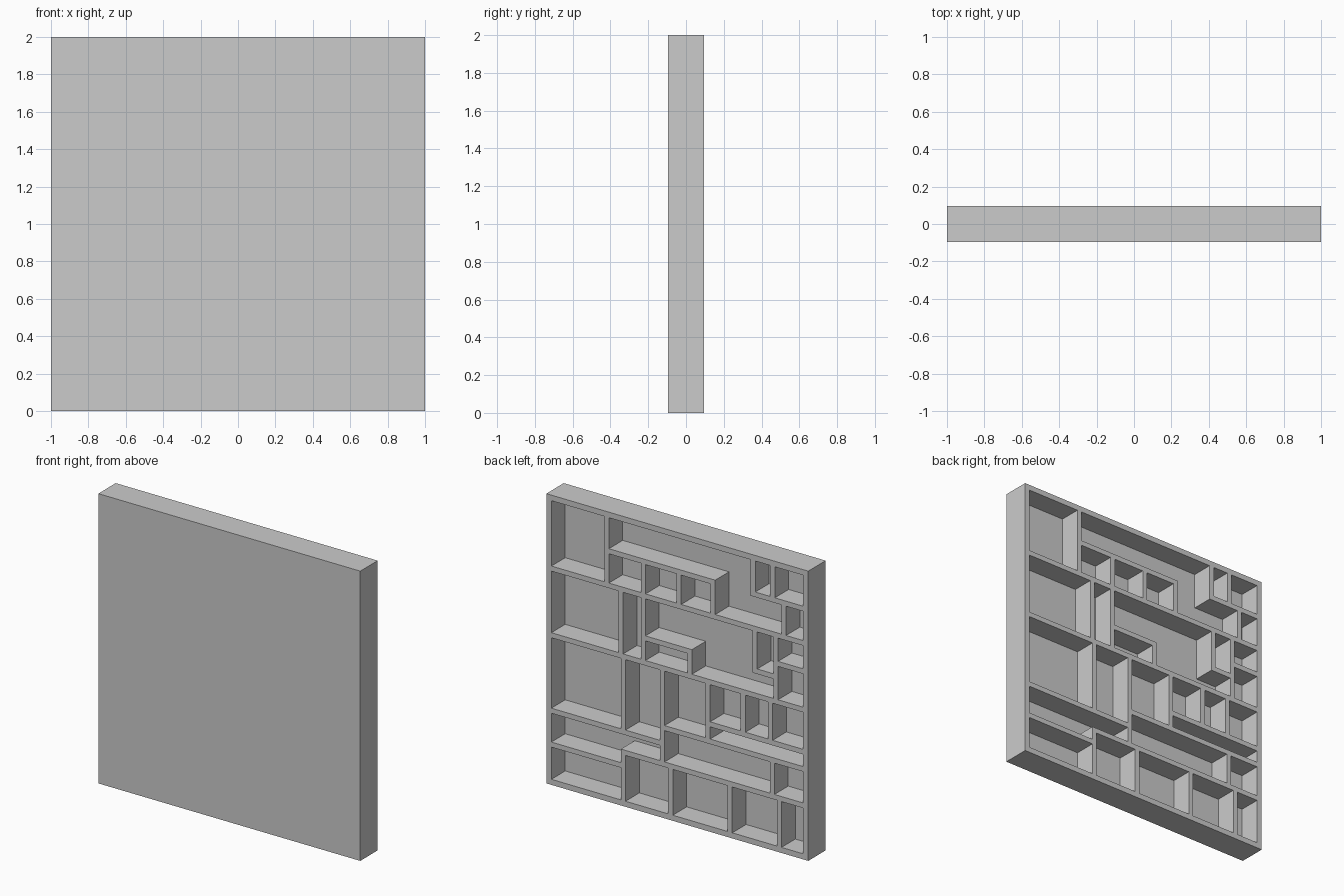
import bpy, bmesh
from mathutils import Vector

if "Cube" in bpy.data.objects:
    bpy.data.objects.remove(bpy.data.objects["Cube"])

HALF_T = 0.095      # half panel thickness
FLOOR_Y = -0.056    # pocket floor
W = 0.0175          # half rib thickness
L, R = 0.021, 1.979 # outer frame centre lines

# Pockets are laid out on rib centre lines: u runs from +x to -x, d from the top down.
outlines = []

def row(top, bottom, splits):
    """Rectangular pockets between successive rib centre lines."""
    for a, b in zip(splits, splits[1:]):
        outlines.append([(a, top), (b, top), (b, bottom), (a, bottom)])

# top band
row(L, 0.507, [L, 0.46])
row(0.27, 0.507, [0.46, 0.74, 1.012, 1.272])
row(L, 0.27, [1.578, 1.727, R])
row(0.27, 0.507, [1.813, R])
# second band
row(0.507, 0.967, [L, 0.569, 0.739])
row(0.797, 0.967, [0.739, 1.094])
row(0.507, 0.797, [1.593, 1.752])
row(0.507, 0.702, [1.752, R])
row(0.702, 0.967, [1.752, R])
# third band
row(0.967, 1.488, [L, 0.587, 0.885])
row(0.967, 1.377, [0.885, 1.233])
row(0.967, 1.258, [1.233, 1.502, 1.71, R])
row(1.258, 1.377, [1.233, R])
# lower bands
row(1.377, 1.628, [0.885, 1.724, R])
row(1.722, R, [L, 0.587])
row(1.628, R, [0.587, 0.948, 1.402, 1.778, R])

# stepped pockets
def zigzag(u0, u1, u2, u3, top, mid, bottom):
    outlines.append([(u0, top), (u2, top), (u2, mid), (u3, mid),
                     (u3, bottom), (u1, bottom), (u1, mid), (u0, mid)])

zigzag(0.46, 1.272, 1.578, 1.813, L, 0.27, 0.507)
zigzag(0.739, 1.094, 1.593, 1.752, 0.507, 0.797, 0.967)
outlines.append([(L, 1.488), (0.885, 1.488), (0.885, 1.628),
                 (0.587, 1.628), (0.587, 1.722), (L, 1.722)])

def inset(points):
    """Move each side of a right-angled outline inwards by half a rib."""
    result = []
    for i, p in enumerate(points):
        p = Vector(p)
        before = (p - Vector(points[i - 1])).normalized()
        after = (Vector(points[(i + 1) % len(points)]) - p).normalized()
        result.append(p + W * Vector((-before.y - after.y, before.x + after.x)))
    return result

def make_object(name, bm):
    bmesh.ops.recalc_face_normals(bm, faces=bm.faces)
    mesh = bpy.data.meshes.new(name)
    bm.to_mesh(mesh)
    bm.free()
    obj = bpy.data.objects.new(name, mesh)
    bpy.context.collection.objects.link(obj)
    return obj

# solid panel
bm = bmesh.new()
bmesh.ops.create_cube(bm, size=1)
for v in bm.verts:
    v.co = Vector((v.co.x * 2, v.co.y * 2 * HALF_T, v.co.z * 2 + 1))
panel = make_object("wall_panel", bm)

# pocket cutter made of extruded outlines
bm = bmesh.new()
for outline in outlines:
    face = bm.faces.new([bm.verts.new((1 - q.x, FLOOR_Y, 2 - q.y)) for q in inset(outline)])
    ext = bmesh.ops.extrude_face_region(bm, geom=[face], use_keep_orig=True)
    verts = [g for g in ext["geom"] if isinstance(g, bmesh.types.BMVert)]
    bmesh.ops.translate(bm, verts=verts, vec=(0, HALF_T - FLOOR_Y + 0.1, 0))
cutter = make_object("pocket_cutter", bm)
cutter.hide_render = True

# carve the back
cut = panel.modifiers.new("back_pockets", 'BOOLEAN')
cut.operation = 'DIFFERENCE'
cut.solver = 'EXACT'
cut.object = cutter
bpy.context.view_layer.objects.active = panel
panel.select_set(True)
bpy.ops.object.modifier_apply(modifier=cut.name)
bpy.data.objects.remove(cutter)
